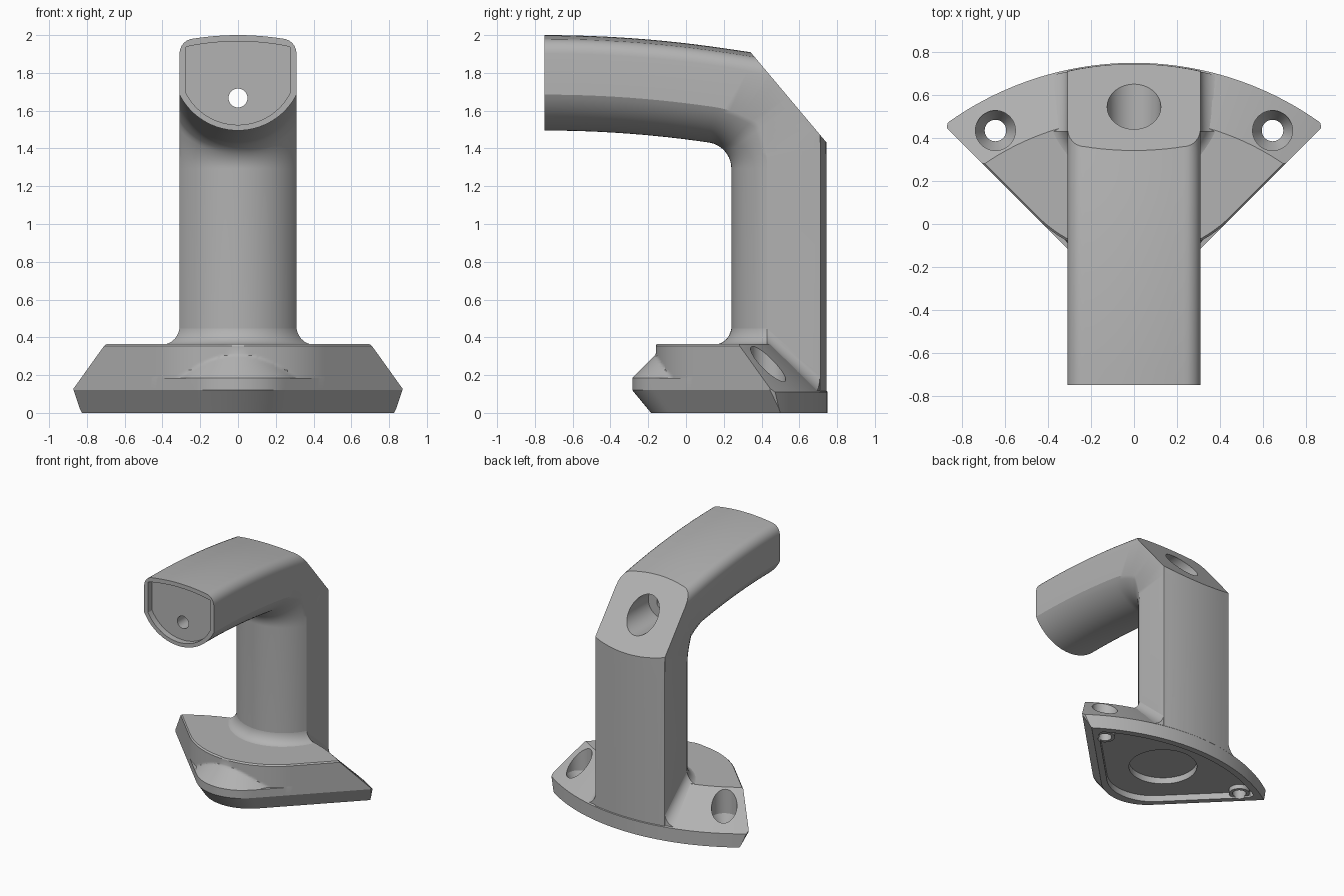
import bpy, bmesh, math
from mathutils import Vector

if "Cube" in bpy.data.objects:
    bpy.data.objects.remove(bpy.data.objects["Cube"])

grey = bpy.data.materials.new("warm_grey")
grey.use_nodes = True
grey.diffuse_color = (0.45, 0.45, 0.45, 1)
grey.node_tree.nodes["Principled BSDF"].inputs["Base Color"].default_value = (0.45, 0.45, 0.45, 1)

HALF, DEPTH = 0.31, 0.505          # arm half width and depth
BACK_R, BACK_Y = 1.49, -0.74       # arc at the back of the foot
TOP, APEX = 0.365, -0.425          # foot height, virtual front corner
FRONT = 0.24                       # front of the column


def finish(name, bm):
    bmesh.ops.recalc_face_normals(bm, faces=bm.faces)
    mesh = bpy.data.meshes.new(name)
    bm.to_mesh(mesh)
    bm.free()
    mesh.materials.append(grey)
    obj = bpy.data.objects.new(name, mesh)
    bpy.context.collection.objects.link(obj)
    return obj


def loft(rings, caps=True):
    bm = bmesh.new()
    rows = [[bm.verts.new(p) for p in ring] for ring in rings]
    for low, high in zip(rows, rows[1:]):
        for i in range(len(low)):
            bm.faces.new((low[i - 1], low[i], high[i], high[i - 1]))
    if caps:
        bm.faces.new(rows[0])
        bm.faces.new(rows[-1])
    return bm


def lathe(name, steps, x=0, y=0, segments=48):
    """Solid of revolution about a vertical axis from (radius, z) steps."""
    turn = [2 * math.pi * i / segments for i in range(segments)]
    return finish(name, loft([[(x + r * math.cos(a), y + r * math.sin(a), z) for a in turn]
                              for r, z in steps]))


def rod(name, radius, y0, y1, z):
    turn = [2 * math.pi * i / 48 for i in range(48)]
    return finish(name, loft([[(radius * math.cos(a), y, z + radius * math.sin(a)) for a in turn]
                              for y in (y0, y1)]))


def combine(target, tool, operation):
    mod = target.modifiers.new("combine", 'BOOLEAN')
    mod.operation, mod.solver, mod.object = operation, 'EXACT', tool
    bpy.context.view_layer.objects.active = target
    bpy.ops.object.modifier_apply(modifier=mod.name)
    bpy.data.objects.remove(tool)


def smooth(obj):
    bpy.ops.object.select_all(action='DESELECT')
    obj.select_set(True)
    bpy.context.view_layer.objects.active = obj
    bpy.ops.object.shade_smooth_by_angle(angle=math.radians(28))


def section(corner):
    """Arm section (x, depth): round belly, straight sides, slightly crowned back."""
    belly = 0.19
    rad = (HALF ** 2 + belly ** 2) / (2 * belly)
    sweep = math.asin(HALF / rad)
    crown = lambda x: DEPTH - BACK_R + math.sqrt(BACK_R ** 2 - x * x)
    pts = []
    for i in range(-16, 17):
        a = sweep * i / 16
        pts.append((rad * math.sin(a), rad - rad * math.cos(a)))
    cx = HALF - corner
    cy = crown(cx) - corner
    bend = [math.pi / 2 * i / 6 for i in range(7)]
    pts += [(cx + corner * math.cos(a), cy + corner * math.sin(a)) for a in bend]
    pts += [(x, crown(x)) for x in (cx * (1 - i / 6) for i in range(1, 12))]
    pts += [(-cx - corner * math.cos(a), cy + corner * math.sin(a)) for a in reversed(bend)]
    return pts


# Foot: front edge is a rounded right-angled corner
def wall(x, radius, apex):
    x = abs(x)
    if x >= radius * math.sqrt(0.5):
        return x + apex
    return apex + radius * math.sqrt(2) - math.sqrt(radius ** 2 - x * x)


def footprint(z, inset, width, back, front):
    apex = APEX + inset * math.sqrt(2)
    xs = [width * i / 60 for i in range(-60, 61)]
    ring = [(x, front(x, apex), z) for x in xs]
    return ring + [(x, BACK_Y + math.sqrt(back ** 2 - x * x), z) for x in reversed(xs)]


NOSE = 0.34
lower_front = lambda x, apex: wall(x, NOSE, apex)


def sloped_front(z):
    centre, r = APEX + NOSE * math.sqrt(2), NOSE - (z - 0.185)

    def front(x, apex):
        y = wall(x, 0.64, apex)
        return min(y, centre - math.sqrt(r * r - x * x)) if abs(x) < r else y
    return front


rings = [footprint(0, 0.07, 0.83, 1.6, lower_front),
         footprint(0.12, 0, 0.87, 1.6, lower_front),
         footprint(0.184, 0, 0.87, 1.6, lower_front)]
for i in range(13):
    z = 0.185 + 0.0108 * i
    rings.append(footprint(z, 0, 0.87, 1.6, sloped_front(z)))
rings.append(footprint(TOP - 0.01, 0, 0.87, 1.6, sloped_front(z)))
rings.append(footprint(TOP, 0.008, 0.865, 1.6, sloped_front(z)))
bracket = finish("bracket", loft(rings))
combine(bracket, lathe("back_slope", [(BACK_R, -0.1), (BACK_R, 0.11), (1.2, 0.4)],
                       y=BACK_Y, segments=256), 'INTERSECT')

# Arm and column: one section swept along a gentle arc, a tight bend and a drop
ARC, BEND, LEAN = 6.0, 0.14, 0.1455
START = 1.495
rounded, sharp = section(0.08), section(0.004)
rings = []
for i in range(13):
    a = LEAN * i / 12
    rings.append([(x, -0.75 + (ARC + d) * math.sin(a), START - ARC + (ARC + d) * math.cos(a))
                  for x, d in rounded])
hub_y = FRONT - BEND
hub_z = START - ARC + (ARC - BEND) * math.cos(LEAN)
total = math.pi / 2 - LEAN
for i in range(1, 17):
    a = total * (1 - i / 16)
    mitre = 1 / math.cos(min(a, total - a)) - 1
    ring = []
    for x, d in (rounded if i < 8 else sharp):
        reach = (BEND + d) * (1 + mitre * d / DEPTH)
        ring.append((x, hub_y + reach * math.cos(a), hub_z + reach * math.sin(a)))
    rings.append(ring)
rings.append([(x, FRONT + d, 0.07) for x, d in sharp])
bm = loft(rings)
cut = bmesh.ops.bisect_plane(bm, geom=bm.verts[:] + bm.edges[:] + bm.faces[:],
                             plane_co=(0, 0.35, 1.9), plane_no=Vector((0, 0.47, 0.395)).normalized(),
                             clear_outer=True)
bmesh.ops.holes_fill(bm, edges=[e for e in bm.edges if e.is_boundary], sides=0)
combine(bracket, finish("arm", bm), 'UNION')

# Recess and cable bore in the arm
end_shape = [(x * 0.885, START + 0.03 + d * 0.875) for x, d in section(0.005)]
combine(bracket, finish("end_recess", loft([[(x, y, z) for x, z in end_shape]
                                            for y in (-0.8, -0.70)])), 'DIFFERENCE')
combine(bracket, rod("cable_hole", 0.05, -0.8, 0.5, 1.667), 'DIFFERENCE')
combine(bracket, rod("cable_bore", 0.125, 0.3, 0.95, 1.667), 'DIFFERENCE')

# Hollow underside
combine(bracket, finish("under_recess", loft([footprint(z, 0.115, 0.725, 1.44, lower_front)
                                              for z in (-0.1, 0.05)])), 'DIFFERENCE')
combine(bracket, lathe("under_pocket", [(0.25, 0.02), (0.25, 0.1)], y=0.33), 'DIFFERENCE')

# Screw bosses and countersunk holes
for side in (-1, 1):
    x, y = side * 0.645, 0.435
    combine(bracket, lathe("boss", [(0.075, 0.015), (0.075, 0.075)], x, y), 'UNION')
    combine(bracket, lathe("screw_hole", [(0.05, -0.1), (0.05, 0.08), (0.093, 0.16), (0.093, 0.5)],
                           x, y), 'DIFFERENCE')
smooth(bracket)


# Flared skirt where the column meets the foot
def foot_height(x, y):
    return TOP - max(0, math.hypot(x, y - BACK_Y) - 1.235)


rings = []
for i in range(9):
    a = math.pi / 2 * i / 8
    out, lift = 0.09 * (1 - math.sin(a)) - 0.002, 0.105 * (1 - math.cos(a)) - 0.003
    ring = []
    for x, d in sharp:
        x, y = x * (1 + out / HALF), FRONT + d
        if d < 0.19:
            y -= out * (1 - d / 0.19)
        y = min(y, BACK_Y + math.sqrt(1.482 ** 2 - x * x))
        ring.append((x, y, foot_height(x, y) + lift))
    rings.append(ring)
smooth(finish("column_skirt", loft(rings, caps=False)))
